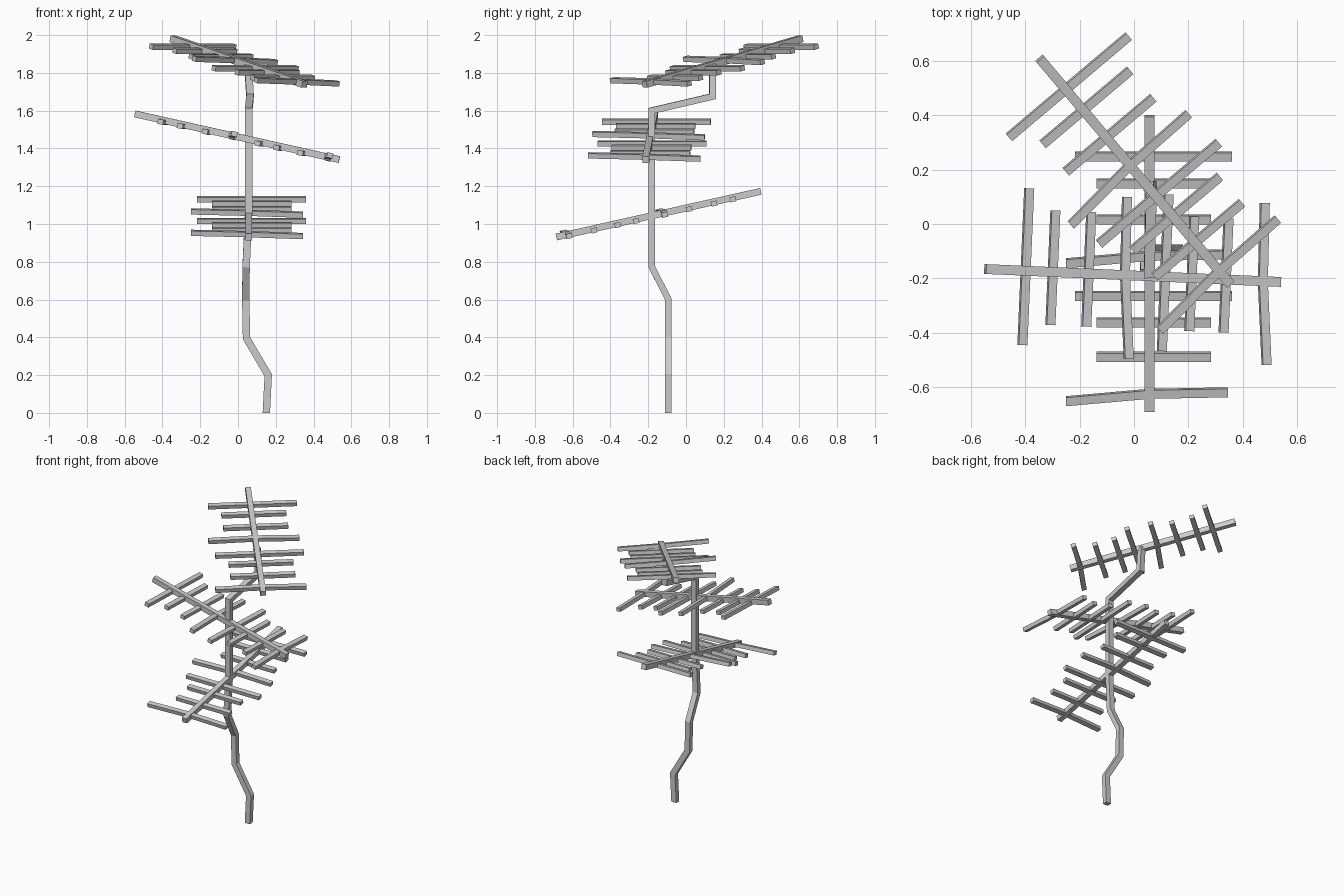
import bpy, bmesh
from math import radians
from mathutils import Matrix, Vector

if "Cube" in bpy.data.objects:
    bpy.data.objects.remove(bpy.data.objects["Cube"])


def sweep(name, points, sx, sy, start_axes=None):
    """Mitred rectangular tube along a polyline."""
    pts = [Vector(p) for p in points]
    ax, ay = start_axes or (Vector((1, 0, 0)), Vector((0, 1, 0)))
    dirs = [(b - a).normalized() for a, b in zip(pts, pts[1:])]
    bm = bmesh.new()
    ring = [pts[0] + ax * (i * sx / 2) + ay * (j * sy / 2)
            for i, j in ((-1, -1), (1, -1), (1, 1), (-1, 1))]
    rings = [[bm.verts.new(c) for c in ring]]
    for k in range(1, len(pts)):
        d = dirs[k - 1]
        n = (d + dirs[k]).normalized() if k < len(dirs) else d
        ring = [c + d * ((pts[k] - c).dot(n) / d.dot(n)) for c in ring]
        rings.append([bm.verts.new(c) for c in ring])
    for a, b in zip(rings, rings[1:]):
        for i in range(4):
            j = (i + 1) % 4
            bm.faces.new((a[i], a[j], b[j], b[i]))
    bm.faces.new(rings[0])
    bm.faces.new(rings[-1])
    bmesh.ops.recalc_face_normals(bm, faces=bm.faces)
    me = bpy.data.meshes.new(name)
    bm.to_mesh(me)
    bm.free()
    ob = bpy.data.objects.new(name, me)
    bpy.context.collection.objects.link(ob)
    return ob


# Bent mast
sweep("mast", [(0.15, -0.093, 0), (0.16, -0.093, 0.2), (0.045, -0.093, 0.395),
               (0.041, -0.093, 0.6), (0.043, -0.182, 0.775), (0.056, -0.182, 1.05),
               (0.056, -0.182, 1.6), (0.064, 0.14, 1.675), (0.053, 0.14, 1.845)],
      0.039, 0.034)

# Antenna pattern: (distance along boom, kind of crossbar)
LENGTH = 1.11
PATTERN = [(0.154, "long"), (0.256, "short"), (0.391, "short"), (0.526, "bent"),
           (0.679, "long"), (0.779, "short"), (0.908, "short"), (1.045, "bent")]
# Crossbar centre lines as (along boom, sideways, up)
BARS = {
    "long": [(0, -0.273, -0.009), (0, 0.303, -0.009)],
    "short": [(0, -0.195, -0.009), (0, 0.226, -0.009)],
    "bent": [(0.025, -0.307, 0.014), (0, 0, 0.001), (-0.003, 0.287, -0.01)],
}
AXES = (Vector((1, 0, 0)), Vector((0, 0, 1)))


def antenna(label, centre, yaw):
    m = (Matrix.Translation(centre) @ Matrix.Rotation(radians(yaw), 4, "Z")
         @ Matrix.Rotation(radians(12.6), 4, "Y"))
    boom = sweep(label + "_boom", [(-LENGTH / 2, 0, 0), (LENGTH / 2, 0, 0)], 0.036, 0.036,
                 (Vector((0, 1, 0)), Vector((0, 0, 1))))
    boom.matrix_world = m
    for i, (u, kind) in enumerate(PATTERN):
        line = [Vector(p) + Vector((u - LENGTH / 2, 0, 0)) for p in BARS[kind]]
        bar = sweep(f"{label}_crossbar_{i + 1}", line, 0.032, 0.027, AXES)
        bar.matrix_world = m


antenna("lower_antenna", (0.057, -0.145, 1.052), -90)
antenna("middle_antenna", (-0.005, -0.189, 1.462), -2.5)
antenna("upper_antenna", (0.003, 0.194, 1.86), -49.8)
